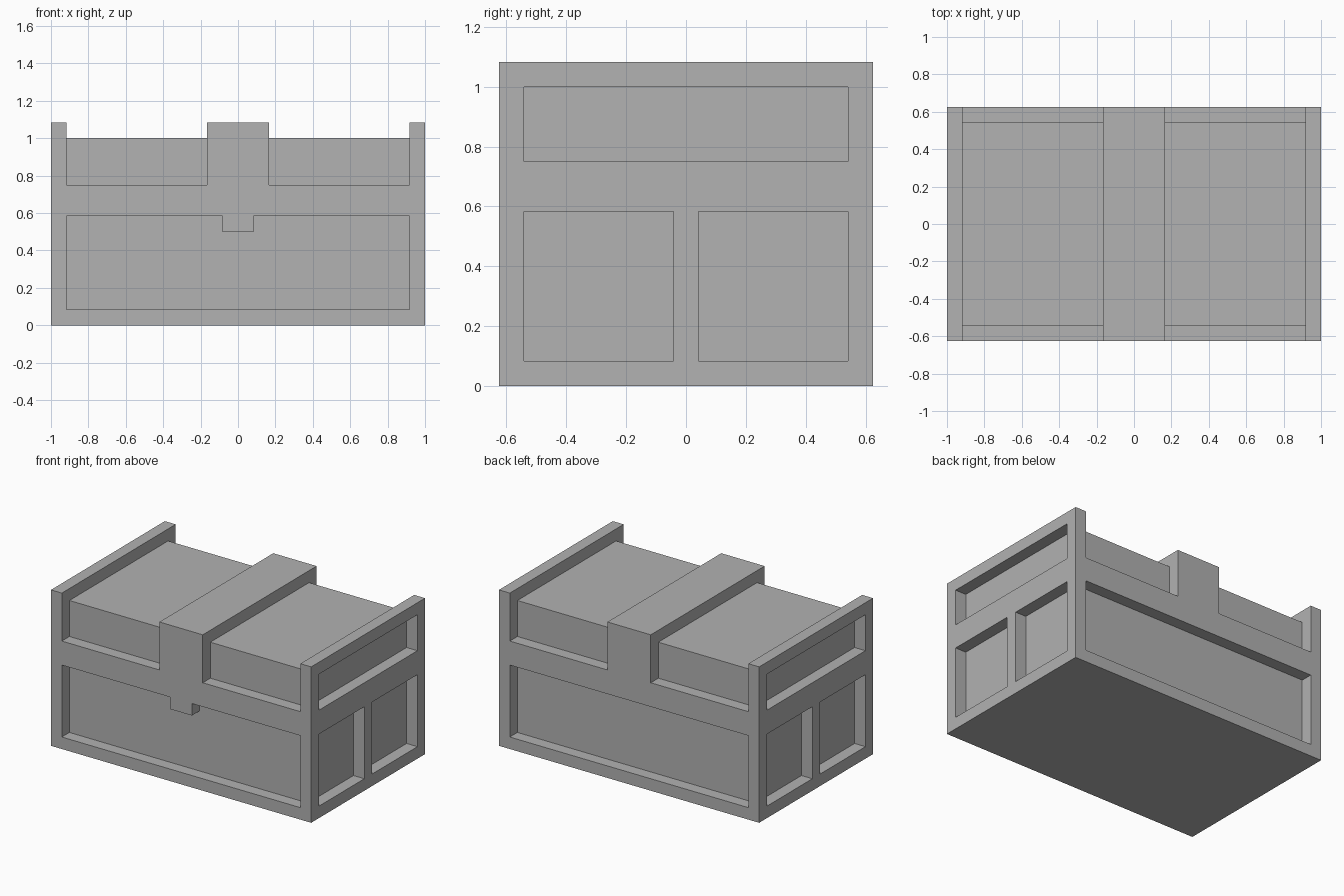
import bpy, bmesh
from mathutils import Vector

if "Cube" in bpy.data.objects:
    bpy.data.objects.remove(bpy.data.objects["Cube"])

U = 1 / 12                      # bar thickness, the module of the whole chest
X, Y, H = 1.0, 7.5 * U, 13 * U  # outer half width, half depth, height
IX, IY = X - U, Y - U           # inner half width and half depth

grey = bpy.data.materials.new("plain_grey")
grey.diffuse_color = (0.445, 0.445, 0.445, 1)
grey.use_nodes = True
grey.node_tree.nodes["Principled BSDF"].inputs["Base Color"].default_value = grey.diffuse_color


def prism(name, profile, y0, y1):
    """Extrude an x-z outline from y0 to y1."""
    bm = bmesh.new()
    face = bm.faces.new([bm.verts.new((x, y0, z)) for x, z in profile])
    out = bmesh.ops.extrude_face_region(bm, geom=[face])
    moved = [v for v in out["geom"] if isinstance(v, bmesh.types.BMVert)]
    bmesh.ops.translate(bm, verts=moved, vec=Vector((0, y1 - y0, 0)))
    bmesh.ops.recalc_face_normals(bm, faces=bm.faces)
    mesh = bpy.data.meshes.new(name)
    bm.to_mesh(mesh)
    bm.free()
    mesh.materials.append(grey)
    obj = bpy.data.objects.new(name, mesh)
    bpy.context.collection.objects.link(obj)
    return obj


def box(name, x0, x1, y0, y1, z0, z1):
    return prism(name, [(x0, z0), (x1, z0), (x1, z1), (x0, z1)], y0, y1)


def cut(target, cutter):
    """Subtract the cutter and throw it away."""
    mod = target.modifiers.new("cut", "BOOLEAN")
    mod.operation, mod.solver, mod.object = "DIFFERENCE", "EXACT", cutter
    bpy.context.view_layer.objects.active = target
    bpy.ops.object.modifier_apply(modifier=mod.name)
    bpy.data.objects.remove(cutter)


# Outer frame: a block hollowed out, then opened on every side
frame = box("chest_frame", -X, X, -Y, Y, 0, H)
cut(frame, box("hollow", -IX, IX, -IY, IY, U, 1))

# Front opening, leaving the latch hanging from the middle rail
front = [(-IX, U), (IX, U), (IX, 7 * U), (U, 7 * U), (U, 6 * U),
         (-U, 6 * U), (-U, 7 * U), (-IX, 7 * U)]
cut(frame, prism("front_opening", front, -Y - 0.1, -IY + 0.1))
cut(frame, box("back_opening", -IX, IX, IY - 0.1, Y + 0.1, U, 7 * U))

# Lid openings either side of the centre strap
for x0, x1 in ((-IX, -2 * U), (2 * U, IX)):
    cut(frame, box("lid_opening", x0, x1, -Y - 0.1, Y + 0.1, 9 * U, H + 0.1))

# End openings: one wide above, two square below
for y0, y1, z0, z1 in ((-IY, IY, 9 * U, 1), (-IY, -U / 2, U, 7 * U),
                       (U / 2, IY, U, 7 * U)):
    cut(frame, box("end_opening", -X - 0.1, X + 0.1, y0, y1, z0, z1))

# Recessed panels and lid top
box("inner_panels", -IX, IX, -IY, IY, U, 1)
